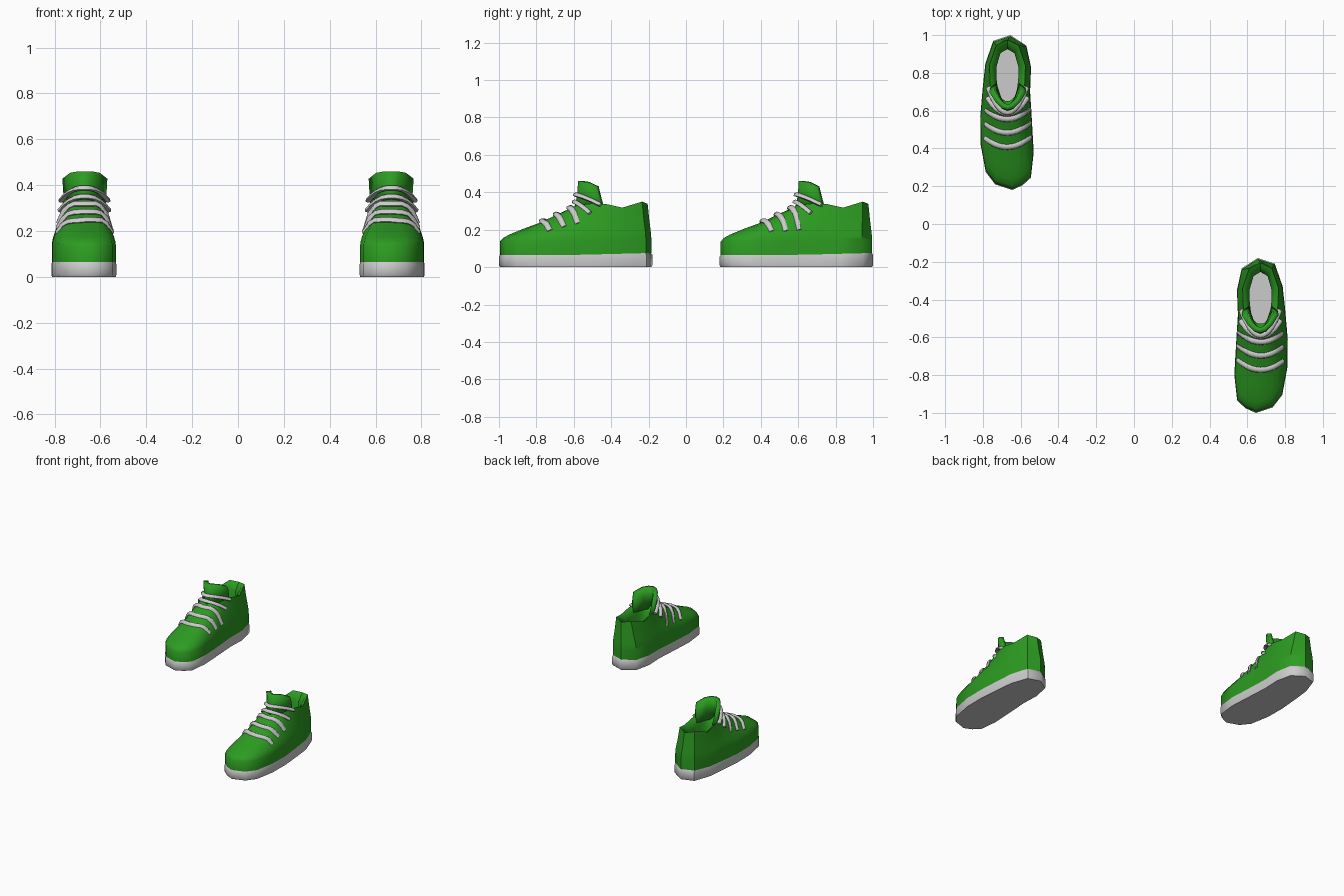
import bpy, bmesh, math
from mathutils import Vector
from mathutils.bvhtree import BVHTree

if "Cube" in bpy.data.objects:
    bpy.data.objects.remove(bpy.data.objects["Cube"])

green = bpy.data.materials.new("green_canvas")
green.diffuse_color = (0.025, 0.33, 0.015, 1)
green.use_nodes = True
green.node_tree.nodes["Principled BSDF"].inputs["Base Color"].default_value = green.diffuse_color

# Plan of the sole edge, anticlockwise from the toe (x, y)
OUTLINE = [(.645, -1.0), (.735, -.97), (.785, -.905), (.812, -.76), (.814, -.61), (.80, -.45),
           (.787, -.33), (.745, -.21), (.655, -.18), (.57, -.235), (.545, -.35), (.55, -.48),
           (.54, -.64), (.531, -.80), (.546, -.935), (.59, -.975)]
# Edge of the ankle opening, matching points (x, y, z)
COLLAR = [(.67, -.585, .33), (.69, -.585, .33), (.71, -.575, .335), (.735, -.55, .335),
          (.752, -.50, .34), (.762, -.43, .338), (.765, -.34, .318), (.73, -.235, .35),
          (.67, -.205, .338), (.61, -.235, .35), (.575, -.34, .318), (.578, -.43, .338),
          (.588, -.50, .34), (.605, -.55, .335), (.63, -.575, .335), (.65, -.585, .33)]
MID = Vector((.67, -.59))
HOLE = Vector((.67, -.38))
SHIFT = 1.18


def sole_ring(scale, z, heel=0):
    ring = []
    for x, y in OUTLINE:
        p = MID + (Vector((x, y)) - MID) * scale
        ring.append((p.x, p.y, z + heel * max(0, (y + .6) / .4)))
    return ring


def upper_ring(f, g):
    base = sole_ring(.987, .065, .01)
    return [(b[0] + (c[0] - b[0]) * f, b[1] + (c[1] - b[1]) * f, b[2] + (c[2] - b[2]) * g)
            for b, c in zip(base, COLLAR)]


def inner_ring(sx, sy, z=None, drop=0):
    return [(HOLE.x + (x - HOLE.x) * sx, HOLE.y + (y - HOLE.y) * sy, (cz - drop) if z is None else z)
            for x, y, cz in COLLAR]


def loft(rings, closed=True, caps=False):
    bm = bmesh.new()
    rows = [[bm.verts.new(p) for p in r] for r in rings]
    n = len(rings[0])
    for a, b in zip(rows, rows[1:]):
        for i in range(n if closed else n - 1):
            j = (i + 1) % n
            bm.faces.new((a[i], a[j], b[j], b[i]))
    if caps:
        bm.faces.new(rows[0][::-1])
        bm.faces.new(rows[-1])
    return bm


def finish(bm, name, left, mat=None, angle=45):
    if left:
        for v in bm.verts:
            v.co.x = -v.co.x
            v.co.y += SHIFT
        bmesh.ops.reverse_faces(bm, faces=bm.faces[:])
    me = bpy.data.meshes.new(name)
    bm.to_mesh(me)
    bm.free()
    ob = bpy.data.objects.new(name, me)
    bpy.context.collection.objects.link(ob)
    if mat:
        me.materials.append(mat)
    bpy.ops.object.select_all(action='DESELECT')
    ob.select_set(True)
    bpy.context.view_layer.objects.active = ob
    bpy.ops.object.shade_smooth_by_angle(angle=math.radians(angle))
    return ob


def tube(path, r, sides=6):
    # flattened round lace along a path
    rings = []
    for i, p in enumerate(path):
        t = (path[min(i + 1, len(path) - 1)] - path[max(i - 1, 0)]).normalized()
        u = t.cross(Vector((0, -.45, .9))).normalized()
        w = u.cross(t)
        rings.append([p + u * math.cos(a) * r * 1.15 + w * math.sin(a) * r * .85
                      for a in (2 * math.pi * k / sides for k in range(sides))])
    bm = loft(rings, True, True)
    bmesh.ops.recalc_face_normals(bm, faces=bm.faces[:])
    return bm


def tongue_row(half, y, bow, z, droop):
    row = []
    for k in range(7):
        s = k / 3 - 1
        row.append((.668 + half * s, y + bow * s * s, z - droop * s ** 4))
    return row


def build_shoe(side, left):
    # Sole
    sole = loft([sole_ring(.985, 0), sole_ring(1, .008), sole_ring(1, .055, .01),
                 sole_ring(.975, .07, .01)], True, True)
    finish(sole, side + "_sole", left)

    # Upper with thick collar and inside wall
    rings = [upper_ring(f, g) for f, g in
             ((0, 0), (.0, .27), (.04, .34), (.12, .41), (.3, .525), (.52, .65), (.78, .84), (1, 1))]
    rings += [inner_ring(.8, .87, drop=.012), inner_ring(.62, .72, drop=.05), inner_ring(.62, .72, .07)]
    upper = loft(rings)
    tree = BVHTree.FromBMesh(upper)
    finish(upper, side + "_upper", left, green)

    # Tongue
    tongue = loft([tongue_row(.088, -.60, .155, .30, .0), tongue_row(.095, -.582, .115, .385, .01),
                   tongue_row(.098, -.577, .095, .46, .032)], False)
    bmesh.ops.recalc_face_normals(tongue, faces=tongue.faces[:])
    front = tongue.faces[:]
    if sum(f.normal.y for f in front) > 0:
        bmesh.ops.reverse_faces(tongue, faces=front)
    ob = finish(tongue, side + "_tongue", left, green)
    mod = ob.modifiers.new("thickness", 'SOLIDIFY')
    mod.thickness = .03
    mod.offset = -1

    # Laces lying on the front of the upper
    for n, (yc, half) in enumerate(((-.772, .115), (-.697, .113), (-.625, .11))):
        path = []
        for k in range(11):
            s = -1.06 + 2.06 * k / 10
            x, y = .672 + half * s, yc + .045 * s * s
            hit = tree.ray_cast(Vector((x, y, 1)), Vector((0, 0, -1)))[0]
            if hit:
                path.append(hit + Vector((0, -.001, .007)))
        path[0].z -= .012
        path[-1].z -= .012
        finish(tube(path, .014), f"{side}_lace_{n + 1}", left, None, 60)

    # Upper laces wrapping the tongue
    for n, (yc, zc, bow, fall, half) in enumerate(((-.598, .35, .085, .06, .107),
                                                   (-.592, .388, .135, .055, .102))):
        path = []
        for k in range(11):
            s = k / 5 - 1
            path.append(Vector((.67 + half * s, yc + bow * s * s, zc - fall * abs(s) ** 2.5)))
        finish(tube(path, .0125), f"{side}_lace_{n + 4}", left, None, 60)


build_shoe("right", False)
build_shoe("left", True)
